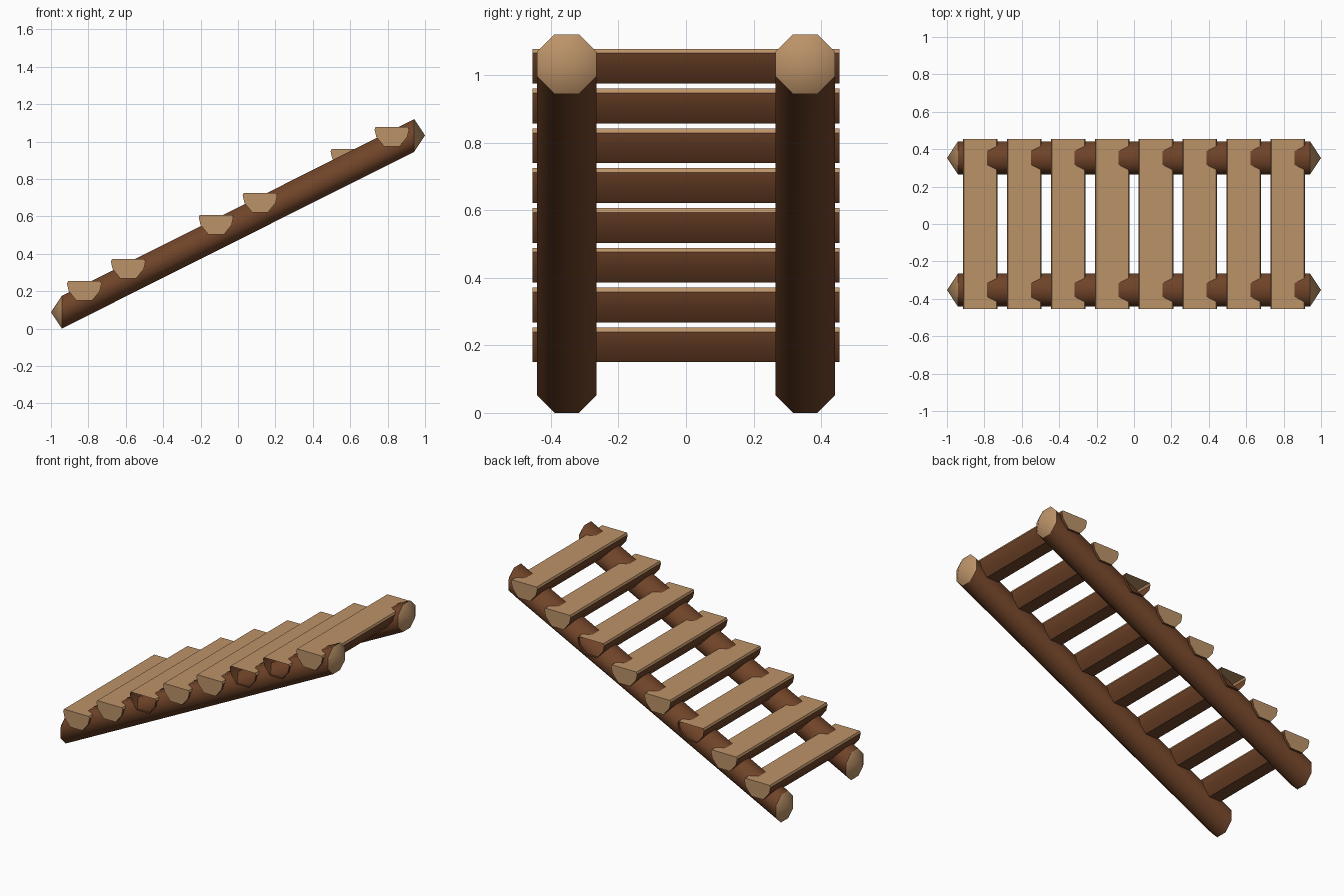
import bpy, bmesh, math

if "Cube" in bpy.data.objects:
    bpy.data.objects.remove(bpy.data.objects["Cube"])


def material(name, rgb):
    m = bpy.data.materials.new(name)
    m.diffuse_color = (*rgb, 1)
    m.use_nodes = True
    m.node_tree.nodes["Principled BSDF"].inputs["Base Color"].default_value = m.diffuse_color
    return m


BARK = material("dark bark", (0.165, 0.058, 0.022))
WOOD = material("cut wood", (0.50, 0.29, 0.14))


def finish(bm, name):
    """Smooth shading, sharp where the bark meets cut wood or the angle is steep."""
    bm.normal_update()
    for f in bm.faces:
        f.smooth = True
    for e in bm.edges:
        if len(e.link_faces) == 2:
            a, b = e.link_faces
            e.smooth = (a.material_index == b.material_index
                        and a.normal.angle(b.normal) < math.radians(50))
    me = bpy.data.meshes.new(name)
    bm.to_mesh(me)
    bm.free()
    me.materials.append(BARK)
    me.materials.append(WOOD)
    ob = bpy.data.objects.new(name, me)
    bpy.context.collection.objects.link(ob)
    return ob


def face(bm, verts, mat):
    bm.faces.new(verts).material_index = mat


def side_log(name, y):
    """Sloping octagonal log with blunt pointed cut ends."""
    bm = bmesh.new()
    half, end, n = 0.0875, 0.942, 8
    r = half / math.cos(math.pi / n)

    def ring(x, z):
        return [bm.verts.new((x, y + r * math.cos((i + .5) * math.tau / n),
                              z + r * math.sin((i + .5) * math.tau / n))) for i in range(n)]
    z0, z1 = half, 1.0325
    lo, hi = ring(-end, z0), ring(end, z1)
    tip_lo = bm.verts.new((-1, y, z0))
    tip_hi = bm.verts.new((1, y, z1))
    for i in range(n):
        j = (i + 1) % n
        face(bm, (lo[i], lo[j], hi[j], hi[i]), 0)
        face(bm, (hi[i], hi[j], tip_hi), 1)
        face(bm, (lo[j], lo[i], tip_lo), 1)
    return finish(bm, name)


def step(name, x, top, front_cap, back_cap):
    """Split-log step: flat cut top, bark underside, some ends left open."""
    bm = bmesh.new()
    right = [(0.087, 0), (0.0925, -0.013), (0.083, -0.053), (0.042, -0.103)]
    prof = [(-0.087, 0)] + right + [(-px, pz) for px, pz in reversed(right[1:])]
    a, b = ([bm.verts.new((x + px, y, top + pz)) for px, pz in prof]
            for y in (-0.455, 0.455))
    n = len(prof)
    for i in range(n):
        j = (i + 1) % n
        cut = min(prof[i][1], prof[j][1]) > -0.02   # top and its thin rim
        face(bm, (a[i], a[j], b[j], b[i]), int(cut))
    if front_cap:
        face(bm, a[::-1], 1)
    if back_cap:
        face(bm, b, 1)
    return finish(bm, name)


# Side logs
side_log("front_side_log", -0.353)
side_log("back_side_log", 0.353)

# Steps
for k in range(8):
    step(f"step_{k + 1}", -0.822 + k * 0.2349, 0.253 + k * 0.1178,
         k not in (2, 5, 6), k not in (2, 5))
